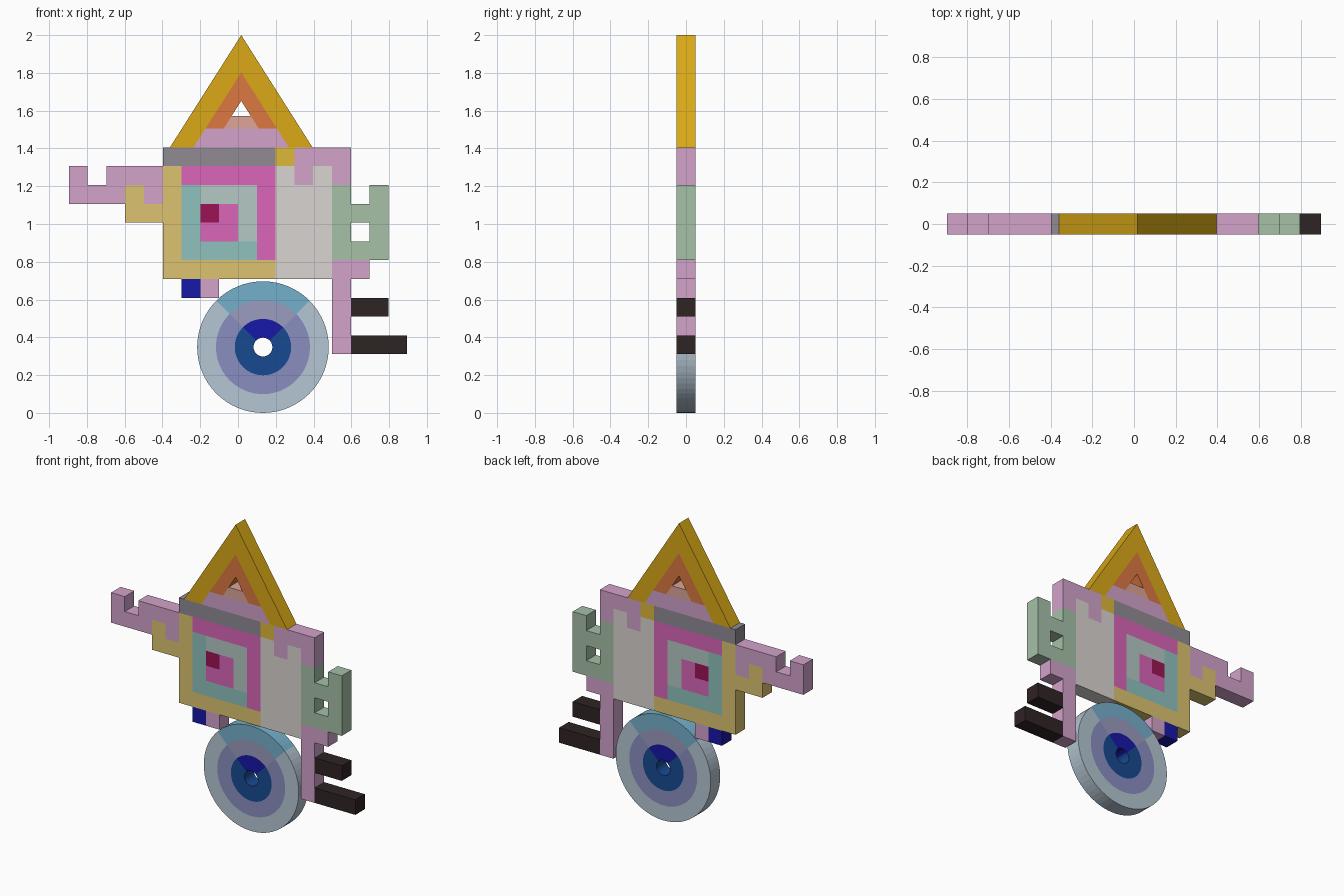
import bpy, bmesh
from math import sin, cos, pi

if "Cube" in bpy.data.objects:
    bpy.data.objects.remove(bpy.data.objects["Cube"])

U = 0.0995                 # cell size and plate thickness
X0, Z0 = -9 * U, 0.311     # lower left corner of the cell grid


def material(hexcol):
    mat = bpy.data.materials.get(hexcol)
    if not mat:
        mat = bpy.data.materials.new(hexcol)
        rgb = [int(hexcol[i:i + 2], 16) / 255 for i in (0, 2, 4)]
        lin = [c / 12.92 if c < 0.04 else ((c + 0.055) / 1.055) ** 2.4 for c in rgb]
        mat.diffuse_color = (*lin, 1)
        mat.use_nodes = True
        mat.node_tree.nodes["Principled BSDF"].inputs["Base Color"].default_value = mat.diffuse_color
    return mat


def plate(name, color, polys):
    """Extrude a set of (x, z) polygons with shared corners into one plate."""
    bm = bmesh.new()
    verts = {}

    def vert(p):
        key = (round(p[0], 5), round(p[1], 5))
        if key not in verts:
            verts[key] = bm.verts.new((p[0], -U / 2, p[1]))
        return verts[key]

    for poly in polys:
        bm.faces.new([vert(p) for p in poly])
    ext = bmesh.ops.extrude_face_region(bm, geom=bm.faces[:], use_keep_orig=True)
    moved = [g for g in ext["geom"] if isinstance(g, bmesh.types.BMVert)]
    bmesh.ops.translate(bm, verts=moved, vec=(0, U, 0))
    bmesh.ops.dissolve_limit(bm, angle_limit=0.01, verts=bm.verts[:], edges=bm.edges[:])
    bmesh.ops.recalc_face_normals(bm, faces=bm.faces[:])
    mesh = bpy.data.meshes.new(name)
    bm.to_mesh(mesh)
    bm.free()
    mesh.materials.append(material(color))
    bpy.context.collection.objects.link(bpy.data.objects.new(name, mesh))


def blocks(name, color, *rects):
    """Plate made of grid rectangles (column, row, width, height)."""
    cells = {(c + i, r + j) for c, r, w, h in rects for i in range(w) for j in range(h)}
    plate(name, color, [[(X0 + (c + i) * U, Z0 + (r + j) * U)
                         for i, j in ((0, 0), (1, 0), (1, 1), (0, 1))]
                        for c, r in sorted(cells)])


PINK, KHAKI, BLUE = "D3A3CB", "DCC470", "1818A8"

# Left arm and its hook
blocks("left_arm", PINK, (0, 8, 3, 1), (0, 9, 1, 1), (2, 9, 3, 1), (4, 8, 1, 1))
blocks("left_arm_bracket", KHAKI, (3, 7, 1, 2), (4, 7, 1, 1))

# Spiral panel
blocks("panel_frame", KHAKI, (5, 4, 1, 6), (6, 4, 5, 1))
blocks("panel_magenta", "DA66B8", (6, 9, 5, 1), (10, 5, 1, 4))
blocks("panel_teal", "90C2BF", (6, 5, 1, 4), (7, 5, 3, 1))
blocks("panel_pale_teal", "B5C8C5", (7, 8, 3, 1), (9, 6, 1, 2))
blocks("panel_center", "DA66B8", (7, 6, 2, 1), (8, 7, 1, 1))
blocks("panel_core", "9C1455", (7, 7, 1, 1))

# Top beam and right body
blocks("top_beam", "918B95", (5, 10, 6, 1))
blocks("beam_end", "DDB83A", (11, 10, 1, 1))
blocks("right_shoulder", PINK, (12, 10, 3, 1), (12, 9, 1, 1), (14, 9, 1, 1))
blocks("right_body", "DAD5D2", (11, 4, 3, 5), (11, 9, 1, 1), (13, 9, 1, 1))
blocks("right_handle", "A6C1A7", (14, 5, 1, 4), (15, 5, 1, 1), (15, 7, 1, 1), (16, 5, 1, 4))

# Leg, prongs and small feet
blocks("right_leg", PINK, (14, 4, 2, 1), (14, 0, 1, 4))
blocks("upper_prong", "2F2324", (15, 2, 2, 1))
blocks("lower_prong", "2F2324", (15, 0, 3, 1))
blocks("foot_blue", BLUE, (6, 3, 1, 1))
blocks("foot_pink", PINK, (7, 3, 1, 1))

# Triangular roof
CX, SLOPE, BASE = 0.017, 0.635, Z0 + 11 * U


def roof_pair(apex, z):
    w = (apex - z) * SLOPE
    return (CX - w, z), (CX + w, z)


def chevron(name, color, outer, inner, z):
    (ol, orr), (il, ir) = roof_pair(outer, z), roof_pair(inner, z)
    top, mid = (CX, outer), (CX, inner)
    plate(name, color, [[ol, il, mid, top], [top, mid, ir, orr]])


def trapezoid(name, color, apex, z0, z1):
    (a, b), (d, c) = roof_pair(apex, z0), roof_pair(apex, z1)
    plate(name, color, [[a, b, c, d]])


chevron("roof_outer", "DAA917", 2.0, 1.803, BASE)
chevron("roof_inner", "DB7840", 1.803, 1.652, BASE + U)
trapezoid("roof_base", PINK, 1.803, BASE, BASE + U)
trapezoid("roof_sill", "DDA598", 1.652, BASE + U, 1.572)

# Wheel: three rings, each split into a large arc and a top quarter
WX, WZ, SEG = 0.132, 3.5 * U, 64


def arc(name, color, r0, r1, first, last):
    def pt(r, i):
        a = 2 * pi * (i % SEG) / SEG
        return WX + r * cos(a), WZ + r * sin(a)
    plate(name, color, [[pt(r0, i), pt(r1, i), pt(r1, i + 1), pt(r0, i + 1)]
                        for i in range(first, last)])


for part, k, low, top in (("hub", 0.5, "174A92", BLUE),
                          ("ring", 1.5, "8A8FC0", "9A9CBF"),
                          ("rim", 2.5, "B5C6D3", "75B0CB")):
    arc("wheel_" + part, low, k * U, (k + 1) * U, SEG * 3 // 8, SEG * 9 // 8)
    arc("wheel_" + part + "_top", top, k * U, (k + 1) * U, SEG // 8, SEG * 3 // 8)
